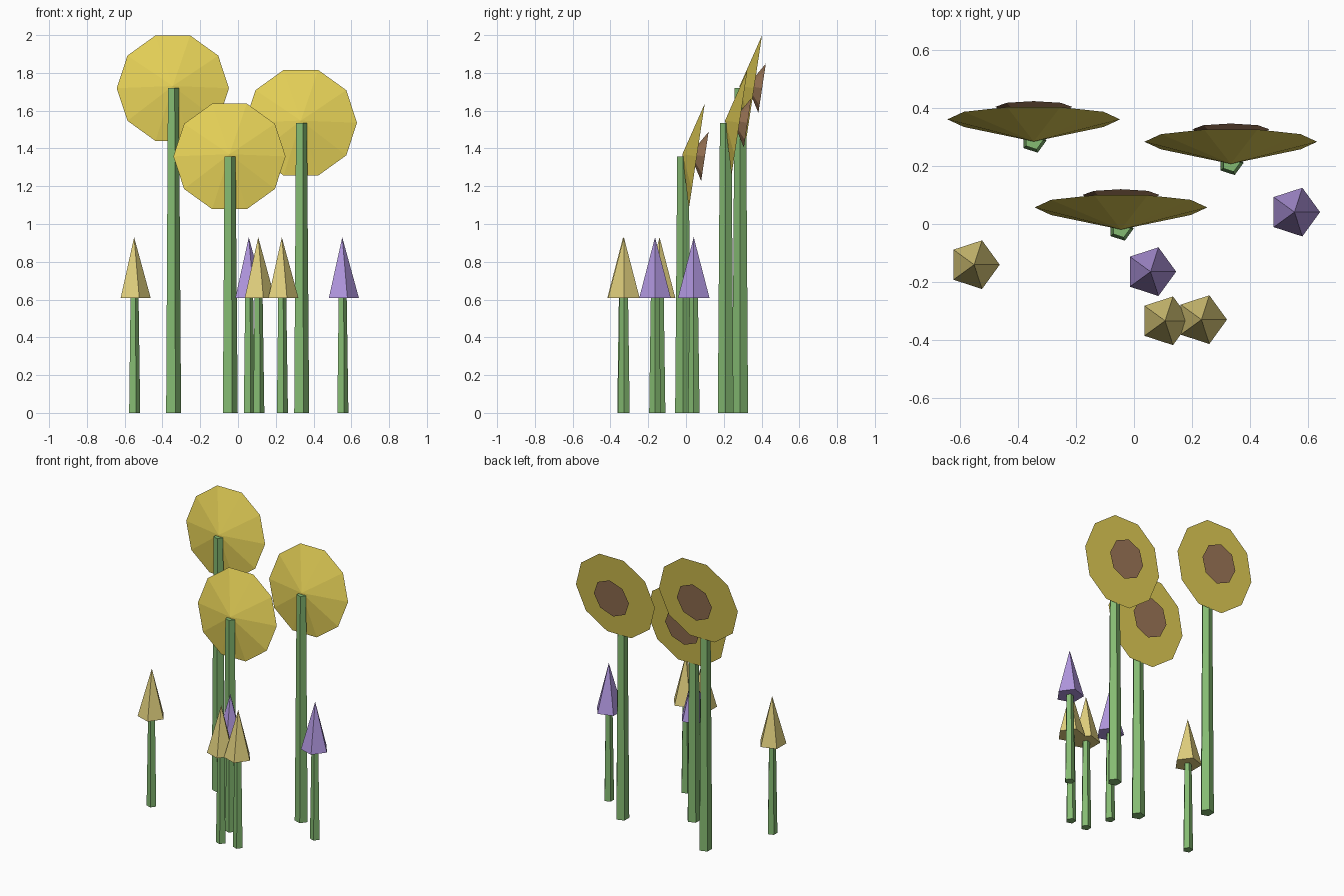
import bpy, bmesh, math
from mathutils import Matrix, Vector

if "Cube" in bpy.data.objects:
    bpy.data.objects.remove(bpy.data.objects["Cube"])


def material(name, rgb):
    lin = [((c / 255 + 0.055) / 1.055) ** 2.4 for c in rgb]
    m = bpy.data.materials.new(name)
    m.diffuse_color = (*lin, 1)
    m.use_nodes = True
    m.node_tree.nodes["Principled BSDF"].inputs["Base Color"].default_value = m.diffuse_color
    return m


GREEN = material("stem green", (133, 187, 114))
GOLD = material("petal gold", (226, 206, 86))
BROWN = material("seed brown", (158, 120, 88))
PURPLE = material("bud purple", (176, 150, 222))
CREAM = material("bud yellow", (224, 207, 125))


def cone(name, mat, sides, r1, r2, height, loc, tilt=0.0):
    """Closed cone or frustum from its base centre, first corner on +x."""
    bm = bmesh.new()

    def ring(r, z):
        return [bm.verts.new((r * math.cos(2 * math.pi * i / sides),
                              r * math.sin(2 * math.pi * i / sides), z))
                for i in range(sides)]

    low = ring(r1, 0)
    bm.faces.new(low[::-1])
    if r2 > 0:
        top = ring(r2, height)
        bm.faces.new(top)
    else:
        tip = bm.verts.new((0, 0, height))
    for i in range(sides):
        j = (i + 1) % sides
        if r2 > 0:
            bm.faces.new((low[i], low[j], top[j], top[i]))
        else:
            bm.faces.new((low[i], low[j], tip))
    bm.transform(Matrix.Translation(Vector(loc)) @ Matrix.Rotation(tilt, 4, 'X'))
    me = bpy.data.meshes.new(name)
    bm.to_mesh(me)
    bm.free()
    me.materials.append(mat)
    ob = bpy.data.objects.new(name, me)
    bpy.context.collection.objects.link(ob)
    return ob


# Tall flowers: stem, shallow petal cone facing front, seed cone at the back
LEAN = math.pi / 2 - 0.15
for n, (x, y, z) in enumerate([(-0.345, 0.287, 1.719),
                               (-0.045, -0.016, 1.358),
                               (0.333, 0.21, 1.536)], 1):
    cone(f"tall_stem_{n}", GREEN, 5, 0.0437, 0.032, z, (x, y, 0))
    cone(f"petal_head_{n}", GOLD, 10, 0.297, 0, 0.077, (x, y + 0.073, z), LEAN)
    cone(f"seed_disc_{n}", BROWN, 8, 0.132, 0, 0.08, (x, y + 0.116, z), LEAN)

# Small pointed buds on short stems
for n, (x, y, mat) in enumerate([(-0.55, -0.14, CREAM), (0.057, -0.164, PURPLE),
                                 (0.107, -0.333, CREAM), (0.232, -0.329, CREAM),
                                 (0.552, 0.041, PURPLE)], 1):
    cone(f"short_stem_{n}", GREEN, 5, 0.0325, 0.0235, 0.612, (x, y, 0))
    cone(f"bud_{n}", mat, 5, 0.088, 0, 0.322, (x, y, 0.608))
